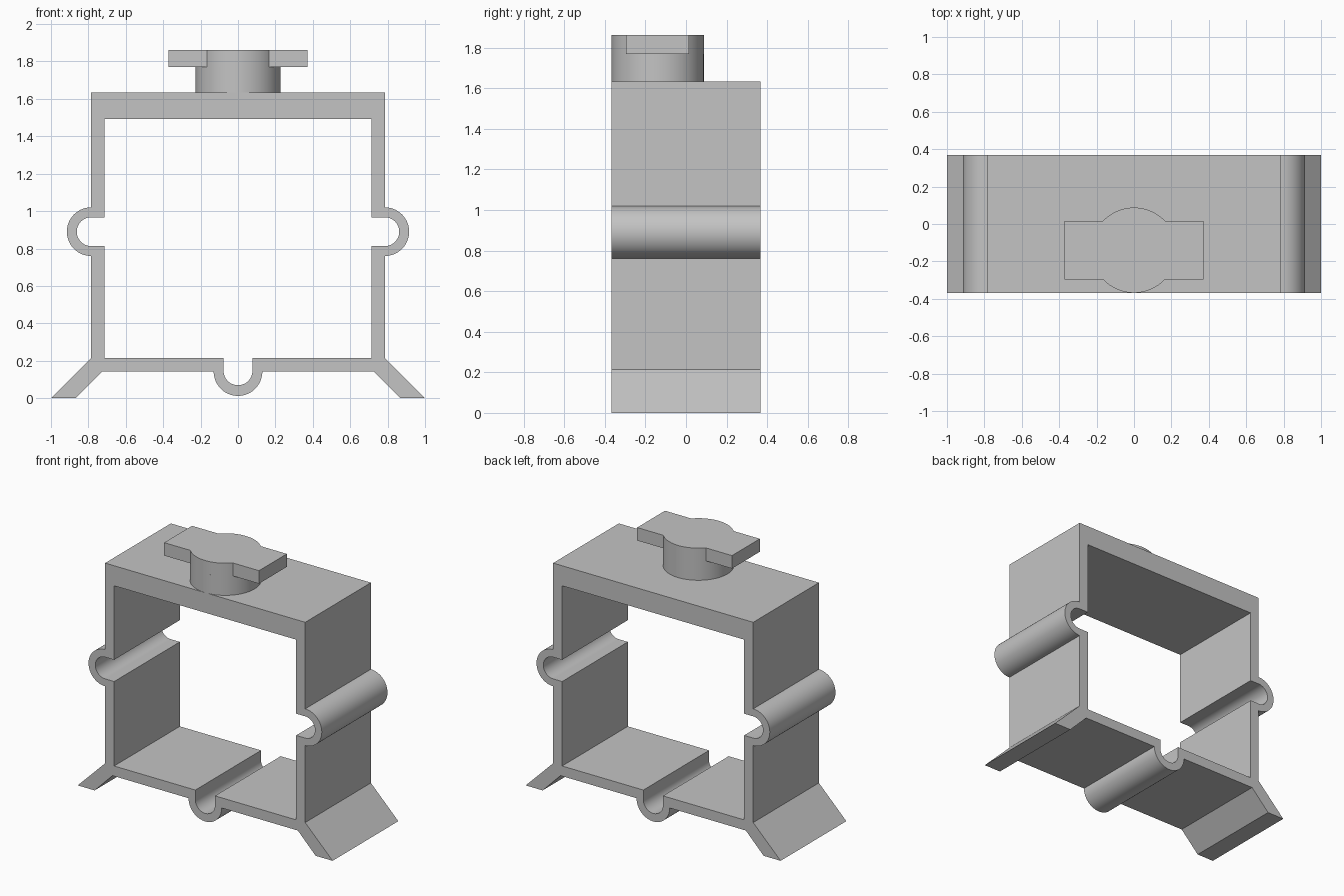
import bpy, bmesh
from math import sin, cos, radians, asin, degrees
from mathutils import Vector

cube = bpy.data.objects.get("Cube")
if cube:
    bpy.data.objects.remove(cube, do_unlink=True)

grey = bpy.data.materials.new("plain grey")
grey.use_nodes = True
colour = (0.55, 0.55, 0.55, 1)
grey.diffuse_color = colour
grey.node_tree.nodes["Principled BSDF"].inputs["Base Color"].default_value = colour


def arc(cx, cy, r, start, end, n=24):
    angles = [radians(start + (end - start) * i / n) for i in range(n + 1)]
    return [(cx + r * cos(a), cy + r * sin(a)) for a in angles]


def mirrored(half):
    """Close a right-hand half outline with its mirror image."""
    return half + [(-x, y) for x, y in reversed(half) if x > 1e-5]


def extrude(name, loops, place, direction):
    """Fill an outline, with optional holes, and pull it along a direction."""
    bm = bmesh.new()
    edges = []
    for loop in loops:
        verts = [bm.verts.new(place(x, y)) for x, y in loop]
        edges += [bm.edges.new((v, verts[i - 1])) for i, v in enumerate(verts)]
    direction = Vector(direction)
    bmesh.ops.triangle_fill(bm, edges=edges, use_beauty=True,
                            normal=direction.normalized())
    result = bmesh.ops.extrude_face_region(bm, geom=bm.faces[:], use_keep_orig=True)
    moved = [g for g in result["geom"] if isinstance(g, bmesh.types.BMVert)]
    bmesh.ops.translate(bm, verts=moved, vec=direction)
    bmesh.ops.recalc_face_normals(bm, faces=bm.faces[:])
    mesh = bpy.data.meshes.new(name)
    bm.to_mesh(mesh)
    bm.free()
    mesh.materials.append(grey)
    obj = bpy.data.objects.new(name, mesh)
    bpy.context.collection.objects.link(obj)
    bpy.ops.object.select_all(action='DESELECT')
    obj.select_set(True)
    bpy.context.view_layer.objects.active = obj
    bpy.ops.object.shade_smooth_by_angle(angle=radians(30))
    return obj


depth = 0.368
wall_out, wall_in = 0.785, 0.714
top_out, top_in = 1.634, 1.492
floor_in, floor_out = 0.214, 0.142
side_z = 0.89
bump, slot = 0.13, 0.077

# Frame: outer outline with rounded channels and splayed feet
outer = mirrored(
    arc(0, floor_out, bump, -90, 0)
    + [(0.727, floor_out), (0.867, 0), (1, 0), (wall_out, floor_in)]
    + arc(wall_out, side_z, bump, -90, 90, 40)
    + [(wall_out, top_out)])

# Frame: inner opening with matching channel slots
inner = mirrored(
    arc(0, floor_out + 0.004, slot, -90, 0)
    + [(slot, floor_in), (wall_in, floor_in), (wall_in, side_z - slot)]
    + arc(wall_out, side_z, slot, -90, 90, 40)
    + [(wall_in, side_z + slot), (wall_in, top_in)])

extrude("clip_frame", [outer, inner],
        lambda x, z: (x, -depth, z), (0, 2 * depth, 0))

# Peg: round stem under a two-winged locking head
radius, wing, half_width = 0.228, 0.372, 0.156
peg_y = radius - depth
head_base, head_top = 1.77, 1.862

stem = mirrored(arc(0, peg_y, radius, -90, 90, 40))
extrude("peg_stem", [stem],
        lambda x, y: (x, y, top_out), (0, 0, head_base - top_out))

corner = degrees(asin(half_width / radius))
head = mirrored(
    arc(0, peg_y, radius, -90, -corner, 12)
    + [(wing, peg_y - half_width), (wing, peg_y + half_width)]
    + arc(0, peg_y, radius, corner, 90, 12))
extrude("peg_head", [head],
        lambda x, y: (x, y, head_base), (0, 0, head_top - head_base))
